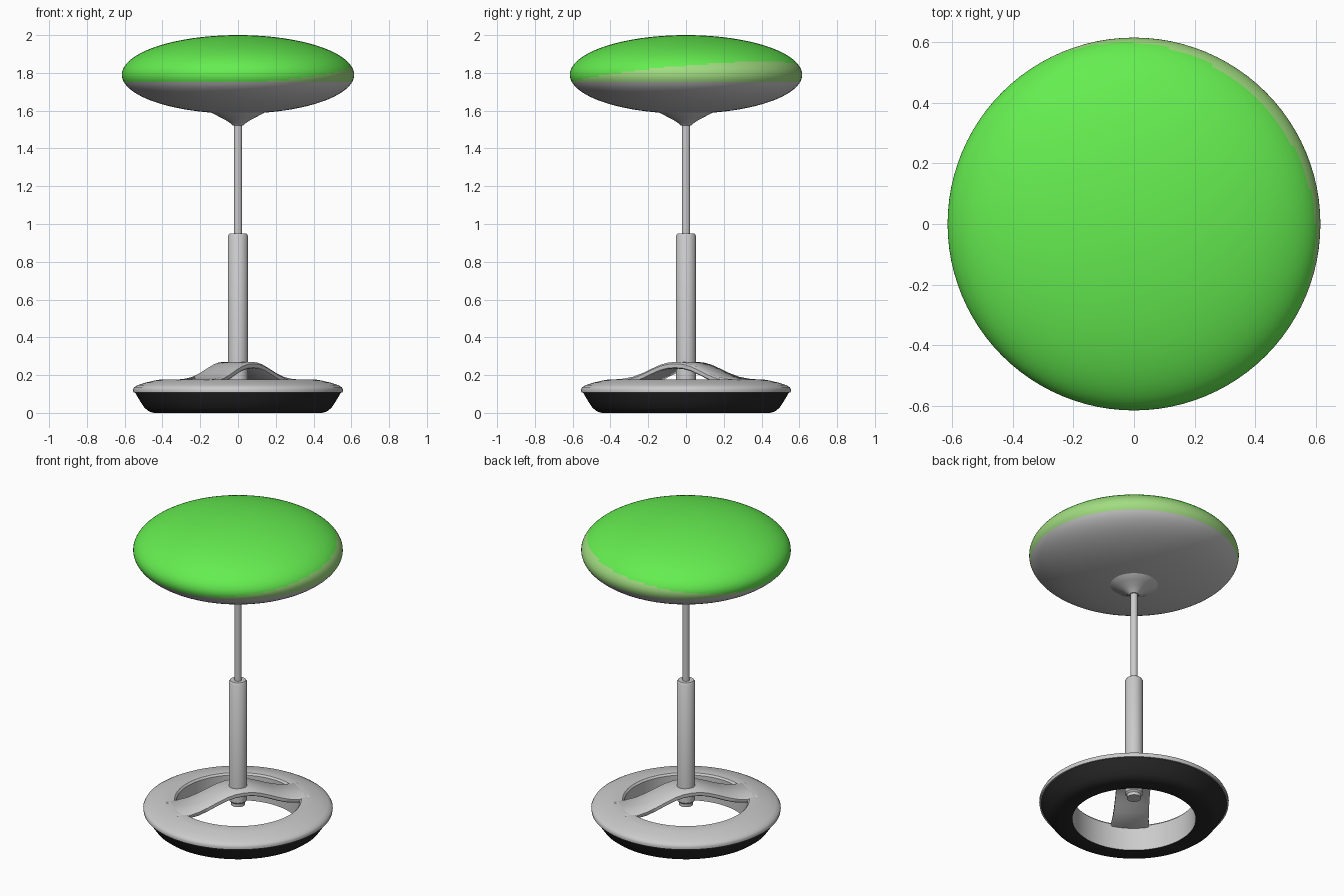
import bpy, bmesh, math

if "Cube" in bpy.data.objects:
    bpy.data.objects.remove(bpy.data.objects["Cube"])


def material(name, colour):
    m = bpy.data.materials.new(name)
    m.diffuse_color = (*colour, 1)
    m.use_nodes = True
    m.node_tree.nodes["Principled BSDF"].inputs["Base Color"].default_value = m.diffuse_color
    return m


def finish(bm, name, mats=(), angle=35):
    bmesh.ops.recalc_face_normals(bm, faces=bm.faces)
    me = bpy.data.meshes.new(name)
    bm.to_mesh(me)
    bm.free()
    ob = bpy.data.objects.new(name, me)
    bpy.context.collection.objects.link(ob)
    for m in mats:
        me.materials.append(m)
    bpy.ops.object.select_all(action='DESELECT')
    ob.select_set(True)
    bpy.context.view_layer.objects.active = ob
    bpy.ops.object.shade_smooth_by_angle(angle=math.radians(angle))
    return ob


def lathe(profile, closed=False, steps=96):
    """Spin an (r, z) profile round the z axis."""
    bm = bmesh.new()
    vs = [bm.verts.new((r, 0, z)) for r, z in profile]
    es = [bm.edges.new(p) for p in zip(vs, vs[1:])]
    if closed:
        es.append(bm.edges.new((vs[-1], vs[0])))
    bmesh.ops.spin(bm, geom=vs + es, cent=(0, 0, 0), axis=(0, 0, 1),
                   angle=math.tau, steps=steps, use_duplicate=False)
    bmesh.ops.remove_doubles(bm, verts=bm.verts, dist=1e-5)
    return bm


green = material("green", (0.13, 0.85, 0.08))
light_green = material("light_green", (0.36, 0.72, 0.22))
black = material("black", (0.02, 0.02, 0.02))

# Seat: an oval lens split into green cushion and grey shell
R, MID, SPLIT = 0.615, 1.79, 1.752


def lens(a):
    h = 0.21 if a > 0 else 0.206
    return R * math.cos(a), MID + h * math.sin(a)


a_split = math.asin((SPLIT - MID) / 0.206)
n = 40
top = [lens(a_split + (math.pi / 2 - a_split) * i / n) for i in range(n + 1)]
low = [lens(a_split + (-math.pi / 2 - a_split) * i / 24) for i in range(25)]

# Cushion with the paler band that is deepest at the back right
bm = lathe(top)
for f in bm.faces:
    c = f.calc_center_median()
    edge = 1.79 + 0.07 * math.cos(math.atan2(c.y, c.x) - math.pi / 4)
    f.material_index = int(c.z < edge)
finish(bm, "seat_cushion", (green, light_green))
finish(lathe(low), "seat_shell")

# Flared seat mount and gas-lift column
finish(lathe([(0, 1.60), (0.15, 1.60), (0.138, 1.588), (0.10, 1.568), (0.065, 1.55),
              (0.04, 1.533), (0.028, 1.522), (0, 1.522)], steps=48), "seat_mount")
finish(lathe([(0, 1.54), (0.022, 1.54), (0.022, 0.93), (0, 0.93)], steps=32), "piston_rod")
finish(lathe([(0, 0.95), (0.045, 0.95), (0.053, 0.938), (0.053, 0.175),
              (0.042, 0.165), (0.042, 0.145), (0, 0.145)], steps=48), "column_tube")

# Base ring: grey upper and black rounded foot
finish(lathe([(0.362, 0.002), (0.362, 0.165), (0.372, 0.176), (0.40, 0.178), (0.44, 0.172),
              (0.49, 0.16), (0.53, 0.147), (0.55, 0.136), (0.556, 0.124), (0.554, 0.108),
              (0.50, 0.108), (0.40, 0.03)], closed=True), "base_ring")
finish(lathe([(0.362, 0.002), (0.38, 0), (0.445, 0), (0.47, 0.007), (0.493, 0.025),
              (0.515, 0.057), (0.535, 0.09), (0.545, 0.108), (0.48, 0.108)],
             closed=True), "base_foot", (black,))

# Arched bridge across the ring, carrying the column
half = [(0, 0.27, 0.10), (0.05, 0.267, 0.10), (0.10, 0.256, 0.10), (0.16, 0.234, 0.101),
        (0.22, 0.21, 0.103), (0.28, 0.191, 0.106), (0.34, 0.181, 0.111), (0.41, 0.176, 0.118)]
path = [(-s, z, w) for s, z, w in half[:0:-1]] + half
bm = bmesh.new()
rows = []
for s, z, w in path:
    t = 0.035 if abs(s) < 0.33 else 0.03
    section = [(-w, z - 0.01), (-w + 0.012, z), (w - 0.012, z), (w, z - 0.01),
               (w, z - t + 0.005), (w - 0.006, z - t), (-w + 0.006, z - t), (-w, z - t + 0.005)]
    rows.append([bm.verts.new((s, y, zz)) for y, zz in section])
for a, b in zip(rows, rows[1:]):
    for i in range(8):
        j = (i + 1) % 8
        bm.faces.new((a[i], a[j], b[j], b[i]))
bm.faces.new(rows[0])
bm.faces.new(rows[-1])
bridge = finish(bm, "base_bridge", angle=50)
bridge.rotation_euler.z = math.radians(54)
